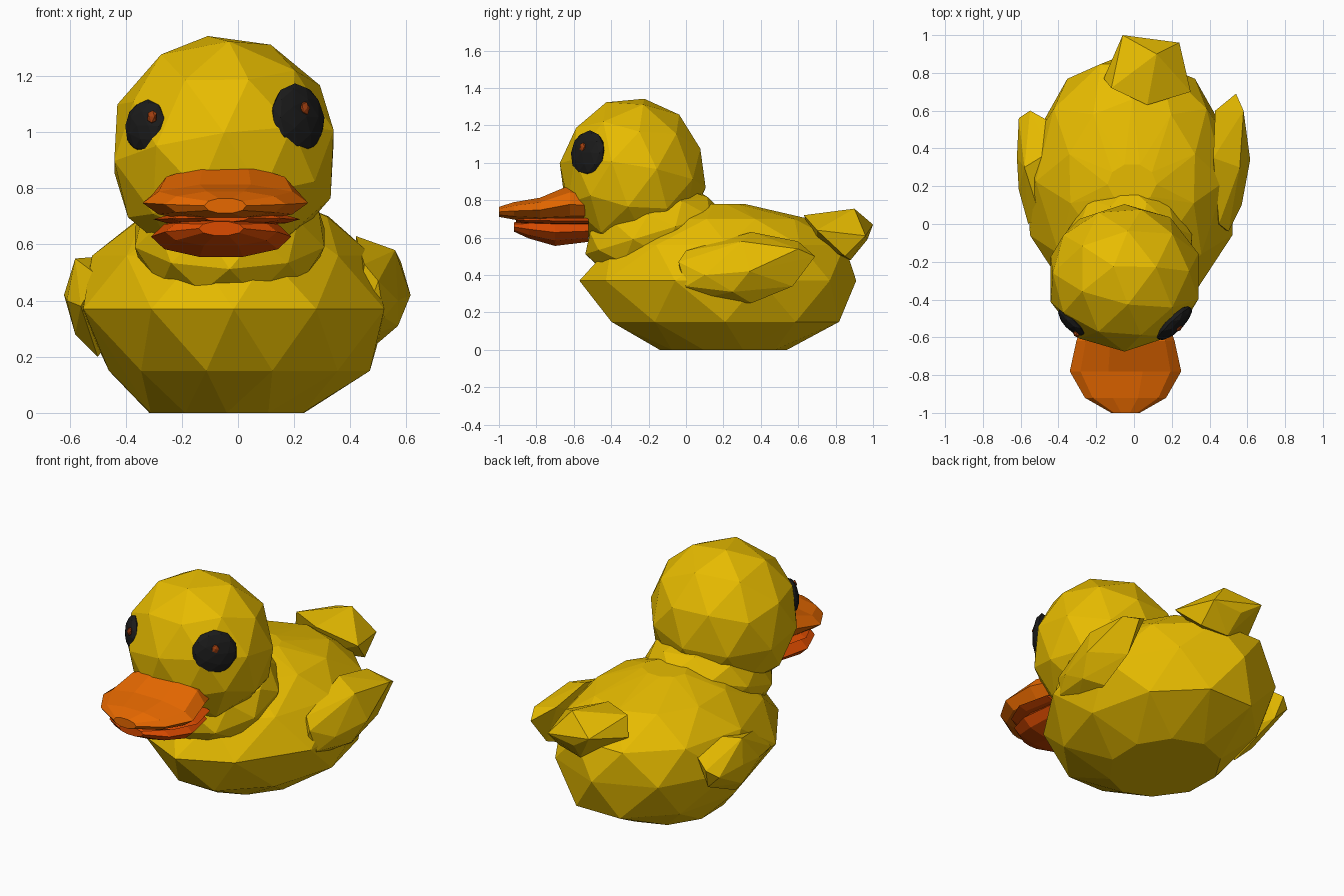
import bpy, bmesh, math
from mathutils import Vector, Matrix

old = bpy.data.objects.get("Cube")
if old:
    bpy.data.objects.remove(old, do_unlink=True)


def material(name, rgb):
    m = bpy.data.materials.new(name)
    m.use_nodes = True
    m.diffuse_color = (*rgb, 1)
    m.node_tree.nodes["Principled BSDF"].inputs["Base Color"].default_value = (*rgb, 1)
    return m


YELLOW = material("duck yellow", (0.8, 0.5, 0.0))
ORANGE = material("bill orange", (0.8, 0.14, 0.0))
RED = material("lower bill red orange", (0.72, 0.07, 0.0))
BLACK = material("eye black", (0.011, 0.011, 0.011))
BROWN = material("pupil rust", (0.36, 0.05, 0.005))


def finish(name, bm, mat):
    bmesh.ops.recalc_face_normals(bm, faces=bm.faces)
    mesh = bpy.data.meshes.new(name)
    bm.to_mesh(mesh)
    bm.free()
    mesh.materials.append(mat)
    ob = bpy.data.objects.new(name, mesh)
    bpy.context.collection.objects.link(ob)


def ball(name, centre, radii, mat, turn=Matrix(), spin=Matrix(), detail=2):
    """Faceted ellipsoid: spin turns the facets, turn turns the whole shape."""
    bm = bmesh.new()
    bmesh.ops.create_icosphere(bm, subdivisions=detail, radius=1)
    place = Matrix.Translation(centre) @ turn @ Matrix.Diagonal((*radii, 1)) @ spin
    bmesh.ops.transform(bm, matrix=place, verts=bm.verts)
    finish(name, bm, mat)


def hull(name, points, mat):
    """Faceted solid wrapped round a few corner points."""
    bm = bmesh.new()
    for p in points:
        bm.verts.new(p)
    bmesh.ops.convex_hull(bm, input=bm.verts)
    loose = [v for v in bm.verts if not v.link_faces]
    bmesh.ops.delete(bm, geom=loose, context='VERTS')
    finish(name, bm, mat)


def bill(name, x, rings, mat, sides=10):
    """Flattened oval rings (y, half width, z, half height) joined along y."""
    bm = bmesh.new()
    loops = []
    for y, w, z, h in rings:
        angles = [math.tau * i / sides for i in range(sides)]
        loops.append([bm.verts.new((x + w * math.cos(a), y, z + h * math.sin(a))) for a in angles])
    for a, b in zip(loops, loops[1:]):
        for i in range(sides):
            j = (i + 1) % sides
            bm.faces.new((a[i], a[j], b[j], b[i]))
    bm.faces.new(loops[0])
    bm.faces.new(loops[-1])
    finish(name, bm, mat)


def rot(axis, degrees):
    return Matrix.Rotation(math.radians(degrees), 4, axis)


# Body: staggered ovals (z, right x, left x, front y, back y), narrower towards the breast
corners = []
for row, (z, x0, x1, y0, y1) in enumerate([
        (0.0, -0.33, 0.25, -0.14, 0.54), (0.15, -0.46, 0.47, -0.43, 0.85),
        (0.37, -0.59, 0.56, -0.57, 0.91), (0.56, -0.52, 0.48, -0.43, 0.88),
        (0.7, -0.36, 0.34, -0.18, 0.66), (0.78, -0.14, 0.12, 0.1, 0.32)]):
    for i in range(10):
        a = math.radians(36 * i + 18 * (row % 2) - 90)
        narrow = 1 - 0.2 * min(0, math.sin(a)) ** 2
        corners.append(((x0 + x1 + (x1 - x0) * math.cos(a) * narrow) / 2,
                        (y0 + y1 + (y1 - y0) * math.sin(a)) / 2, z))
hull("body", corners, YELLOW)

# Neck and head
ball("neck", (-0.03, -0.17, 0.625), (0.355, 0.385, 0.23), YELLOW, turn=rot('X', 17))
ball("head", (-0.05, -0.285, 0.932), (0.415, 0.395, 0.42), YELLOW,
     spin=rot('X', -9) @ rot('Y', -8))

# Tail
hull("tail", [(-0.06, 1.0, 0.67), (0.24, 0.96, 0.61), (0.12, 0.9, 0.755),
              (0.3, 0.7, 0.64), (0.07, 0.63, 0.72), (-0.12, 0.72, 0.725),
              (-0.16, 0.77, 0.62), (0.08, 0.88, 0.48), (0.08, 0.7, 0.55),
              (0.24, 0.85, 0.5), (0.06, 0.97, 0.59)], YELLOW)

# Wings: the left one sweeps to a point, the right one is blunt
hull("left_wing", [(0.54, 0.69, 0.5), (0.43, 0.6, 0.58), (0.58, 0.6, 0.54),
                   (0.42, 0.35, 0.63), (0.56, 0.3, 0.58), (0.615, 0.34, 0.42),
                   (0.57, 0.1, 0.4), (0.5, -0.04, 0.47), (0.45, 0.0, 0.53),
                   (0.52, 0.0, 0.34), (0.5, 0.35, 0.25), (0.52, 0.57, 0.34),
                   (0.57, 0.25, 0.31), (0.42, 0.0, 0.26)], YELLOW)
hull("right_wing", [(-0.61, 0.56, 0.42), (-0.55, 0.6, 0.46), (-0.46, 0.55, 0.5),
                    (-0.45, 0.38, 0.56), (-0.58, 0.3, 0.55), (-0.62, 0.35, 0.42),
                    (-0.61, 0.18, 0.4), (-0.56, 0.0, 0.38), (-0.5, 0.05, 0.49),
                    (-0.58, 0.3, 0.28), (-0.5, 0.25, 0.2), (-0.53, 0.55, 0.34),
                    (-0.42, 0.3, 0.3)], YELLOW)

# Bill: upper and lower halves with a thin lip between
bill("upper_bill", -0.045, [(-1.0, 0.075, 0.738, 0.028), (-0.92, 0.215, 0.743, 0.049),
                            (-0.78, 0.295, 0.748, 0.069), (-0.62, 0.26, 0.778, 0.108),
                            (-0.5, 0.22, 0.77, 0.09)], ORANGE)
bill("bill_lip", -0.04, [(-0.91, 0.08, 0.695, 0.014), (-0.84, 0.2, 0.692, 0.02),
                         (-0.7, 0.262, 0.69, 0.024), (-0.52, 0.22, 0.69, 0.024)], RED)
bill("lower_bill", -0.06, [(-0.92, 0.08, 0.657, 0.026), (-0.84, 0.2, 0.645, 0.052),
                           (-0.7, 0.25, 0.628, 0.076), (-0.52, 0.22, 0.635, 0.06)], RED)

# Eyes and pupils
for side, centre, facing, size, pupil in (
        ("left", (0.213, -0.525, 1.05), (0.68, -0.72, 0.12), 0.125, (0.238, -0.552, 1.085)),
        ("right", (-0.328, -0.515, 1.02), (-0.72, -0.68, 0.1), 0.097, (-0.306, -0.583, 1.055))):
    turn = Vector(facing).to_track_quat('Z', 'Y').to_matrix().to_4x4()
    ball(side + "_eye", centre, (size, size, 0.045), BLACK, turn=turn)
    ball(side + "_pupil", pupil, (0.022, 0.026, 0.014), BROWN, turn=turn, detail=1)
